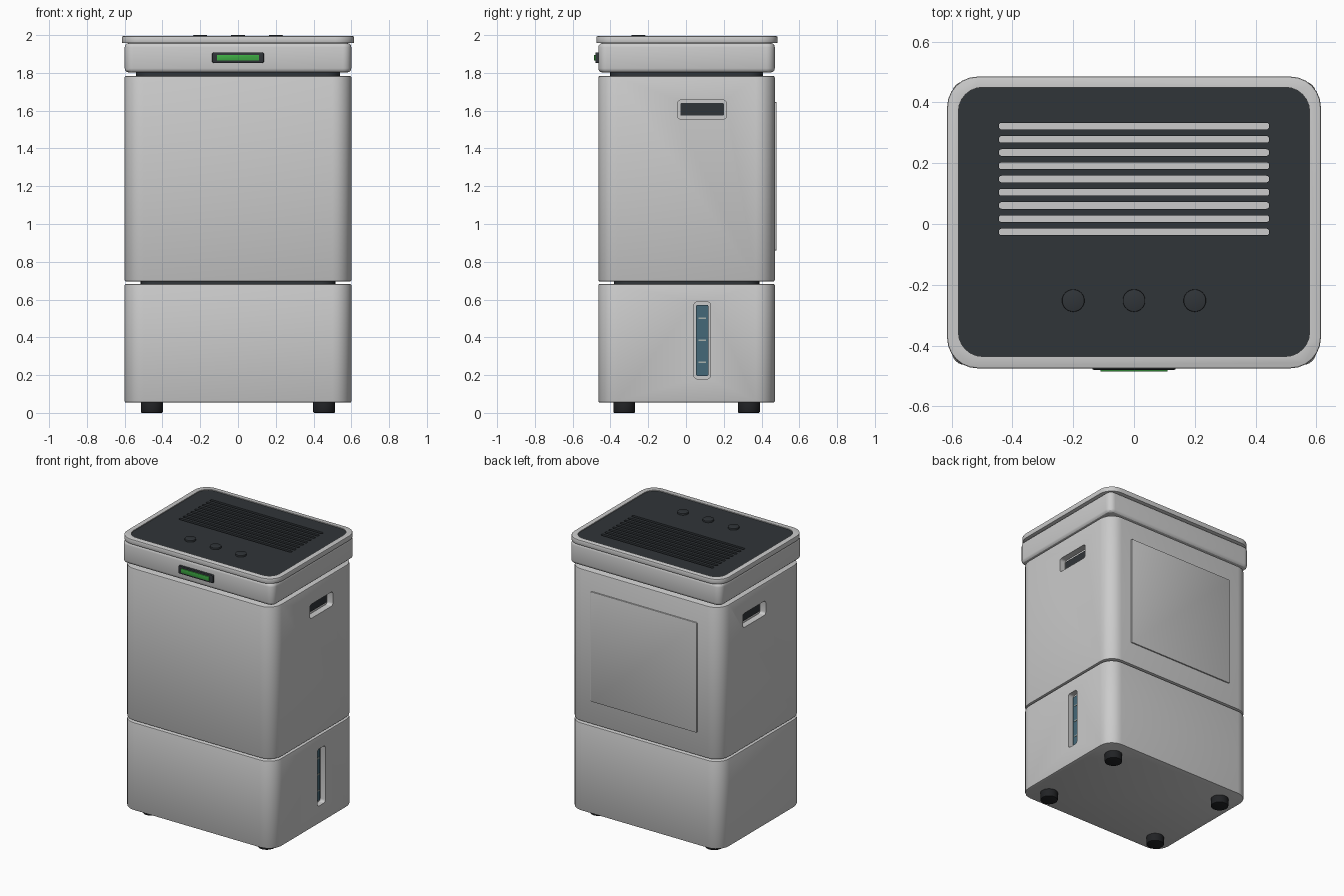
import bpy, bmesh
from math import radians

if "Cube" in bpy.data.objects:
    bpy.data.objects.remove(bpy.data.objects["Cube"])

YC = 0.003  # body centre in y


def material(name, r, g, b):
    m = bpy.data.materials.new(name)
    m.diffuse_color = (r, g, b, 1)
    m.use_nodes = True
    m.node_tree.nodes["Principled BSDF"].inputs["Base Color"].default_value = m.diffuse_color
    return m


DARK = material("charcoal", 0.03, 0.035, 0.04)
RUBBER = material("black_rubber", 0.015, 0.016, 0.018)
TRIM = material("trim_grey", 0.37, 0.37, 0.39)
GREEN = material("display_green", 0.05, 0.43, 0.06)
WATER = material("water_blue", 0.06, 0.14, 0.19)
MARK = material("mark_grey", 0.4, 0.45, 0.42)


def finish(name, bm, mat=None):
    me = bpy.data.meshes.new(name)
    bm.to_mesh(me)
    bm.free()
    ob = bpy.data.objects.new(name, me)
    bpy.context.collection.objects.link(ob)
    if mat:
        me.materials.append(mat)
    return ob


def box(name, lo, hi, radius=0, edge=0, axis=2, mat=None, segs=6, edge_segs=2):
    """Box from corner to corner, rounded around one axis, then eased on its caps."""
    bm = bmesh.new()
    bmesh.ops.create_cube(bm, size=1)
    for v in bm.verts:
        for i in range(3):
            v.co[i] = (lo[i] + hi[i]) / 2 + v.co[i] * (hi[i] - lo[i])

    def along(e):
        return abs(e.verts[0].co[axis] - e.verts[1].co[axis]) > 1e-5
    if radius:
        bmesh.ops.bevel(bm, geom=[e for e in bm.edges if along(e)], offset=radius,
                        segments=segs, profile=0.5, affect='EDGES')
    if edge:
        bmesh.ops.bevel(bm, geom=[e for e in bm.edges if not along(e)], offset=edge,
                        segments=edge_segs, profile=0.5, affect='EDGES')
    return finish(name, bm, mat)


def disc(name, x, y, z0, z1, r, edge, mat):
    bm = bmesh.new()
    bmesh.ops.create_cone(bm, cap_ends=True, segments=32, radius1=r, radius2=r, depth=z1 - z0)
    bmesh.ops.translate(bm, verts=bm.verts, vec=(x, y, (z0 + z1) / 2))
    rims = [e for e in bm.edges if abs(e.verts[0].co.z - e.verts[1].co.z) < 1e-5]
    bmesh.ops.bevel(bm, geom=rims, offset=edge, segments=2, profile=0.5, affect='EDGES')
    return finish(name, bm, mat)


def cut(ob, cutter):
    mod = ob.modifiers.new("cut", 'BOOLEAN')
    mod.operation, mod.solver, mod.object = 'DIFFERENCE', 'EXACT', cutter
    bpy.context.view_layer.objects.active = ob
    bpy.ops.object.modifier_apply(modifier=mod.name)
    bpy.data.objects.remove(cutter)


# Main shells, stacked with narrow shadow gaps
tank = box("water_tank", (-0.6, YC - 0.467, 0.055), (0.6, YC + 0.467, 0.682), 0.1, 0.006)
body = box("upper_body", (-0.6, YC - 0.467, 0.695), (0.6, YC + 0.467, 1.784), 0.1, 0.008)
box("tank_seam", (-0.515, YC - 0.385, 0.65), (0.515, YC + 0.385, 0.73), 0.08, mat=DARK)
box("neck", (-0.54, YC - 0.405, 1.75), (0.54, YC + 0.405, 1.83), 0.08, mat=DARK)
box("head", (-0.6, YC - 0.467, 1.802), (0.6, YC + 0.467, 1.958), 0.045, 0.022, edge_segs=3)

# Lid with a shallow tray holding the dark slotted panel
lid = box("lid", (-0.615, 0.005 - 0.48, 1.957), (0.615, 0.005 + 0.48, 1.994), 0.1, 0.006)
cut(lid, box("tray_cutter", (-0.578, -0.436, 1.975), (0.578, 0.45, 2.1), 0.08))
panel = box("top_panel", (-0.578, -0.436, 1.965), (0.578, 0.45, 1.988), 0.08, mat=DARK)
for i in range(9):
    y = 0.322 - i * 0.0435
    cut(panel, box("slot_cutter", (-0.445, y - 0.011, 1.974), (0.445, y + 0.011, 2.1),
                   0.009, segs=3))

# Control buttons
for i, x in enumerate((-0.2, 0, 0.2)):
    disc(f"button_{i + 1}", x, -0.252, 1.98, 2.0, 0.037, 0.003, DARK)

# Front display
box("display_bezel", (-0.137, -0.48, 1.852), (0.137, -0.45, 1.908), 0.008, 0.004, 1, DARK, 3)
box("display_screen", (-0.111, -0.486, 1.865), (0.111, -0.47, 1.895), 0.003, 0.001, 1, GREEN, 2)

# Recessed hand grips on both sides
for side, s in (("right", 1), ("left", -1)):
    def span(a, b):
        return sorted((s * a, s * b))
    x0, x1 = span(0.555, 0.7)
    cut(body, box("grip_cutter", (x0, -0.045, 1.555), (x1, 0.215, 1.656), 0.018, axis=0, segs=4))
    x0, x1 = span(0.55, 0.562)
    box(f"{side}_grip_back", (x0, -0.03, 1.574), (x1, 0.2, 1.64), 0.004, axis=0, mat=DARK, segs=2)

# Water level window with marks, right side only
cut(tank, box("window_cutter", (0.56, 0.042, 0.18), (0.7, 0.13, 0.588), 0.018, axis=0, segs=4))
box("level_window", (0.55, 0.054, 0.196), (0.568, 0.118, 0.572), 0.006, axis=0, mat=WATER, segs=2)
for i, z in enumerate((0.268, 0.384, 0.5)):
    box(f"level_mark_{i + 1}", (0.56, 0.066, z - 0.004), (0.571, 0.106, z + 0.004), mat=MARK)

# Rear access panel
box("rear_panel", (-0.42, 0.45, 0.86), (0.42, 0.479, 1.645), 0.006, 0.002, 1, segs=2)

# Feet
for nx, x in (("left", -0.456), ("right", 0.456)):
    for ny, y in (("front", -0.327), ("back", 0.333)):
        disc(f"{ny}_{nx}_foot", x, y, 0, 0.06, 0.058, 0.006, RUBBER)

# Smooth shading with crisp edges
for ob in bpy.data.objects:
    ob.select_set(True)
    bpy.context.view_layer.objects.active = ob
bpy.ops.object.shade_smooth_by_angle(angle=radians(30))
